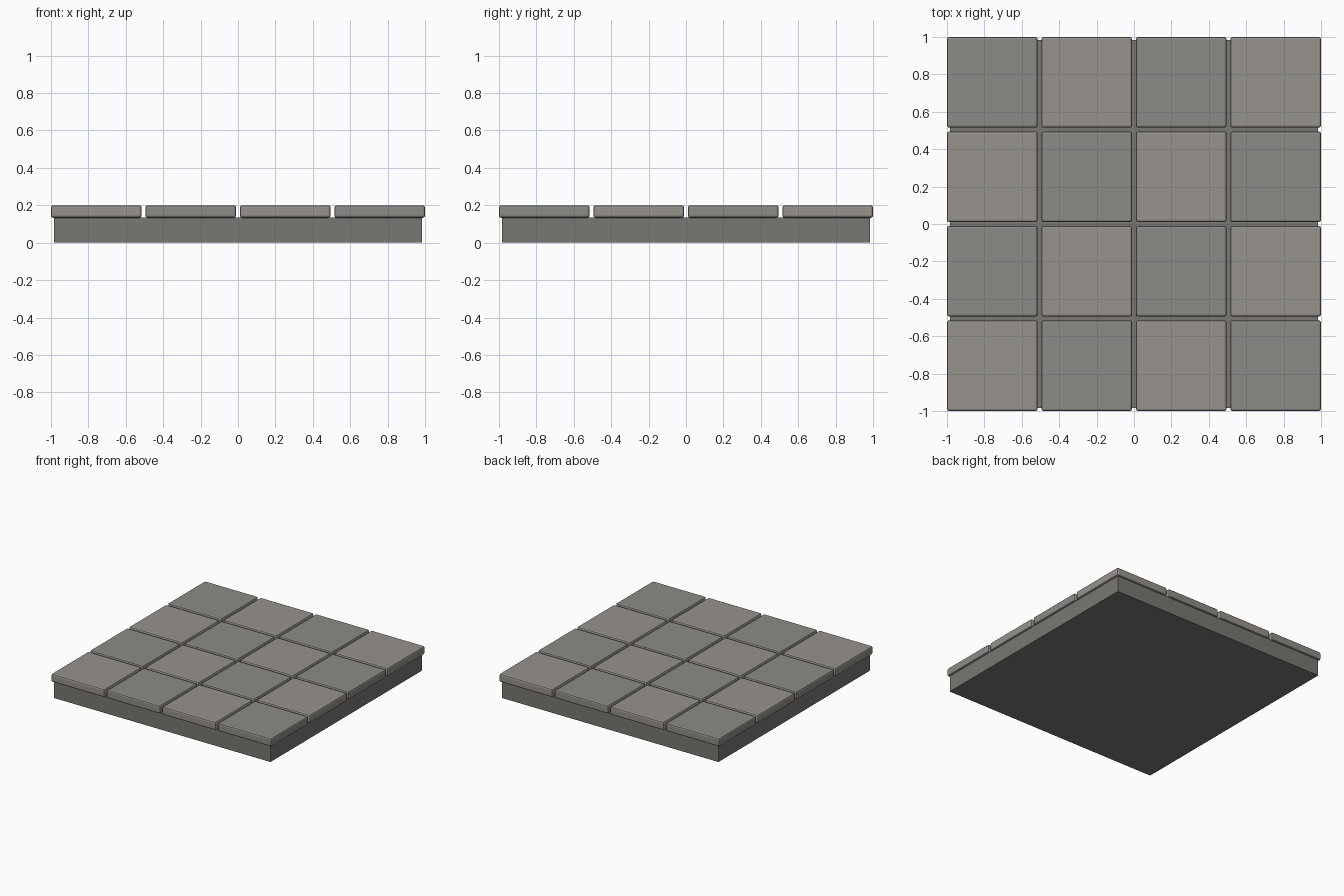
import bpy

if "Cube" in bpy.data.objects:
    bpy.data.objects.remove(bpy.data.objects["Cube"])


def material(name, rgb):
    m = bpy.data.materials.new(name)
    m.diffuse_color = (*rgb, 1)
    m.use_nodes = True
    m.node_tree.nodes["Principled BSDF"].inputs["Base Color"].default_value = m.diffuse_color
    return m


def box(name, center, size, mat, bevel=0):
    bpy.ops.mesh.primitive_cube_add(size=1, location=center)
    ob = bpy.context.object
    ob.name = name
    ob.scale = size
    bpy.ops.object.transform_apply(location=False, rotation=False, scale=True)
    ob.data.materials.append(mat)
    if bevel:
        mod = ob.modifiers.new("edge_bevel", 'BEVEL')
        mod.width = bevel
        mod.segments = 2
    return ob


warm = material("warm_stone", (0.31, 0.29, 0.265))
cool = material("cool_stone", (0.26, 0.26, 0.245))
mortar = material("mortar", (0.19, 0.185, 0.17))

BASE_TOP, TOP = 0.135, 0.2
TILE, GAP, COUNT = 0.485, 0.02, 4
PITCH = TILE + GAP

# Mortar slab, slightly inset under the tiles
box("base_slab", (0, 0, BASE_TOP / 2), (1.97, 1.97, BASE_TOP), mortar)

# Checkered grid of bevelled paving tiles
for i in range(COUNT):
    for j in range(COUNT):
        x = (i - (COUNT - 1) / 2) * PITCH
        y = (j - (COUNT - 1) / 2) * PITCH
        low = BASE_TOP - 0.002
        box(f"floor_tile_{i}_{j}", (x, y, (low + TOP) / 2),
            (TILE, TILE, TOP - low), cool if (i + j) % 2 else warm, 0.012)
